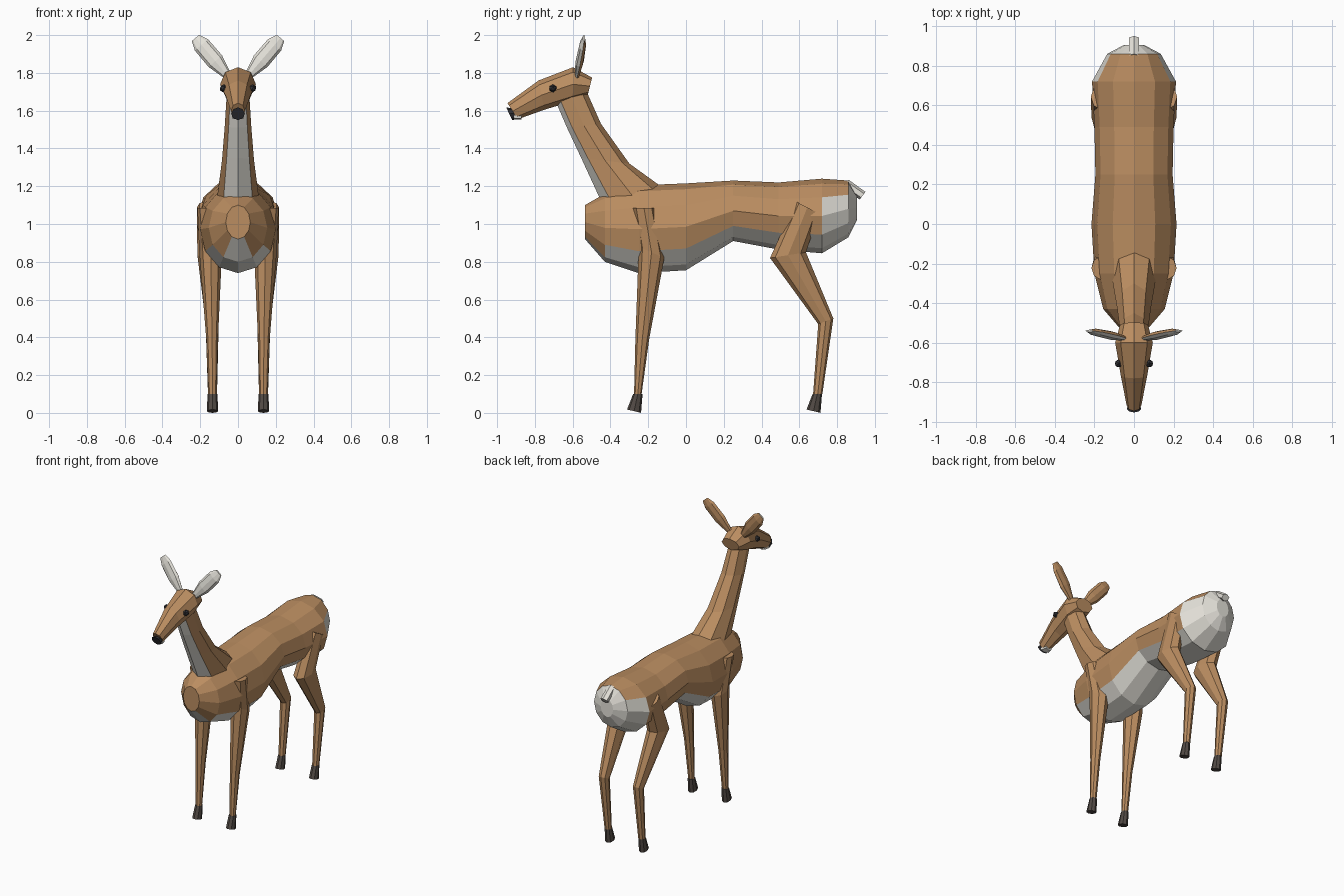
import bpy, bmesh, math
from mathutils import Vector as V

if "Cube" in bpy.data.objects:
    bpy.data.objects.remove(bpy.data.objects["Cube"])


def material(name, rgb):
    m = bpy.data.materials.new(name)
    m.diffuse_color = (*rgb, 1)
    m.use_nodes = True
    m.node_tree.nodes["Principled BSDF"].inputs["Base Color"].default_value = m.diffuse_color
    return m


BROWN, WHITE, DARK, HOOF = range(4)
MATS = [material("brown_coat", (.50, .27, .12)), material("white_fur", (.78, .76, .70)),
        material("dark_nose", (.03, .03, .035)), material("hoof_grey", (.085, .07, .06))]


def loft(name, rings, n, color=lambda i, j: BROWN):
    """Skin rings of (centre, half axis, half width vector); color(segment, side), -1 and -2 are caps."""
    bm = bmesh.new()
    rows = []
    for c, h, w in rings:
        angles = [2 * math.pi * j / n for j in range(n)]
        rows.append([bm.verts.new(c + h * math.cos(a) + w * math.sin(a)) for a in angles])
    for i in range(len(rows) - 1):
        for j in range(n):
            k = (j + 1) % n
            f = bm.faces.new((rows[i][j], rows[i][k], rows[i + 1][k], rows[i + 1][j]))
            f.material_index = color(i, j)
    bm.faces.new(rows[0]).material_index = color(-1, 0)
    bm.faces.new(rows[-1]).material_index = color(-2, 0)
    bmesh.ops.recalc_face_normals(bm, faces=bm.faces)
    me = bpy.data.meshes.new(name)
    bm.to_mesh(me)
    bm.free()
    for m in MATS:
        me.materials.append(m)
    ob = bpy.data.objects.new(name, me)
    bpy.context.collection.objects.link(ob)
    return ob


def side(py, pz, qy, qz, hw, x=0):
    """Ring from two opposite side-view points and a half width."""
    p, q = V((x, py, pz)), V((x, qy, qz))
    return (p + q) / 2, (p - q) / 2, V((hw, 0, 0))


# Body: top and bottom of each section, with white belly and rump
def body_color(i, j):
    if i == -2 or i == 6:
        return WHITE
    if i == 5:
        return WHITE if 2 <= j <= 9 else BROWN
    if i == 0:
        return WHITE if j in (5, 6) else BROWN
    return WHITE if 4 <= j <= 7 else BROWN


body = [(-.535, 1.10, .92, .065), (-.43, 1.16, .80, .155), (-.25, 1.205, .74, .20), (0, 1.215, .755, .215),
        (.25, 1.23, .91, .195), (.49, 1.22, .865, .20), (.72, 1.24, .845, .212), (.86, 1.23, .93, .135),
        (.905, 1.15, 1.02, .05)]
loft("body", [side(y, t, y, b, w) for y, t, b, w in body], 12,
     lambda i, j: body_color(i - 1 if i > 2 else i, j) if i != 7 else WHITE)

# Neck with white throat
loft("neck", [side(-.12, 1.19, -.44, 1.10, .11), side(-.30, 1.32, -.555, 1.35, .085),
              side(-.45, 1.53, -.63, 1.51, .07), side(-.53, 1.71, -.69, 1.65, .06)], 8,
     lambda i, j: WHITE if j in (3, 4) else BROWN)

# Head, nose and chin
loft("head", [side(-.497, 1.775, -.52, 1.685, .07), side(-.598, 1.83, -.60, 1.65, .095),
              side(-.78, 1.76, -.75, 1.605, .067), side(-.945, 1.64, -.89, 1.555, .037)], 8)
loft("nose", [side(-.90, 1.61, -.87, 1.56, .025), side(-.952, 1.617, -.92, 1.55, .036)], 8, lambda i, j: DARK)
loft("chin", [side(-.87, 1.58, -.87, 1.553, .025), side(-.91, 1.58, -.91, 1.553, .037)], 6, lambda i, j: WHITE)

# Tail
loft("tail", [side(.86, 1.235, .83, 1.19, .028), side(.95, 1.17, .92, 1.13, .03)], 6, lambda i, j: WHITE)

for s, tag in ((-1, "right"), (1, "left")):
    # Ears: flattened leaf, white in front
    a, b = V((.05, -.578, 1.78)), V((.225, -.54, 1.985))
    perp = V((.76, 0, -.65))
    rings = []
    for t, w, d in ((0, .02, .012), (.4, .047, .022), (.82, .046, .018), (1.0, .026, .006)):
        c = a.lerp(b, t)
        flip = V((s, 1, 1))
        rings.append((c * flip, V((0, -d, 0)), perp * flip * w))
    loft(tag + "_ear", rings, 8, lambda i, j: WHITE if j in (0, 1, 6, 7) else BROWN)

    # Eyes
    bpy.ops.mesh.primitive_ico_sphere_add(subdivisions=1, radius=.022, location=(s * .077, -.705, 1.718))
    eye = bpy.context.object
    eye.name = tag + "_eye"
    eye.data.materials.append(MATS[DARK])

    # Legs with hooves
    fore = [(-.28, 1.085, -.165, 1.085, .045, .17), (-.25, .88, -.115, .82, .06, .145),
            (-.268, .39, -.195, .39, .031, .137), (-.275, .1, -.235, .1, .023, .135)]
    hind = [(.58, 1.12, .705, 1.055, .05, .168), (.445, .82, .635, .85, .06, .155),
            (.70, .47, .78, .50, .035, .137), (.673, .1, .722, .1, .024, .135)]
    for kind, leg, y in (("front", fore, 0), ("back", hind, .95)):
        loft(f"{tag}_{kind}_leg", [side(*r[:5], s * r[5]) for r in leg], 8)
        loft(f"{tag}_{kind}_hoof", [side(-.28 + y, .1, -.23 + y, .1, .026, s * .135),
                                    side(-.312 + y, .018, -.238 + y, 0, .03, s * .135)], 8, lambda i, j: HOOF)
